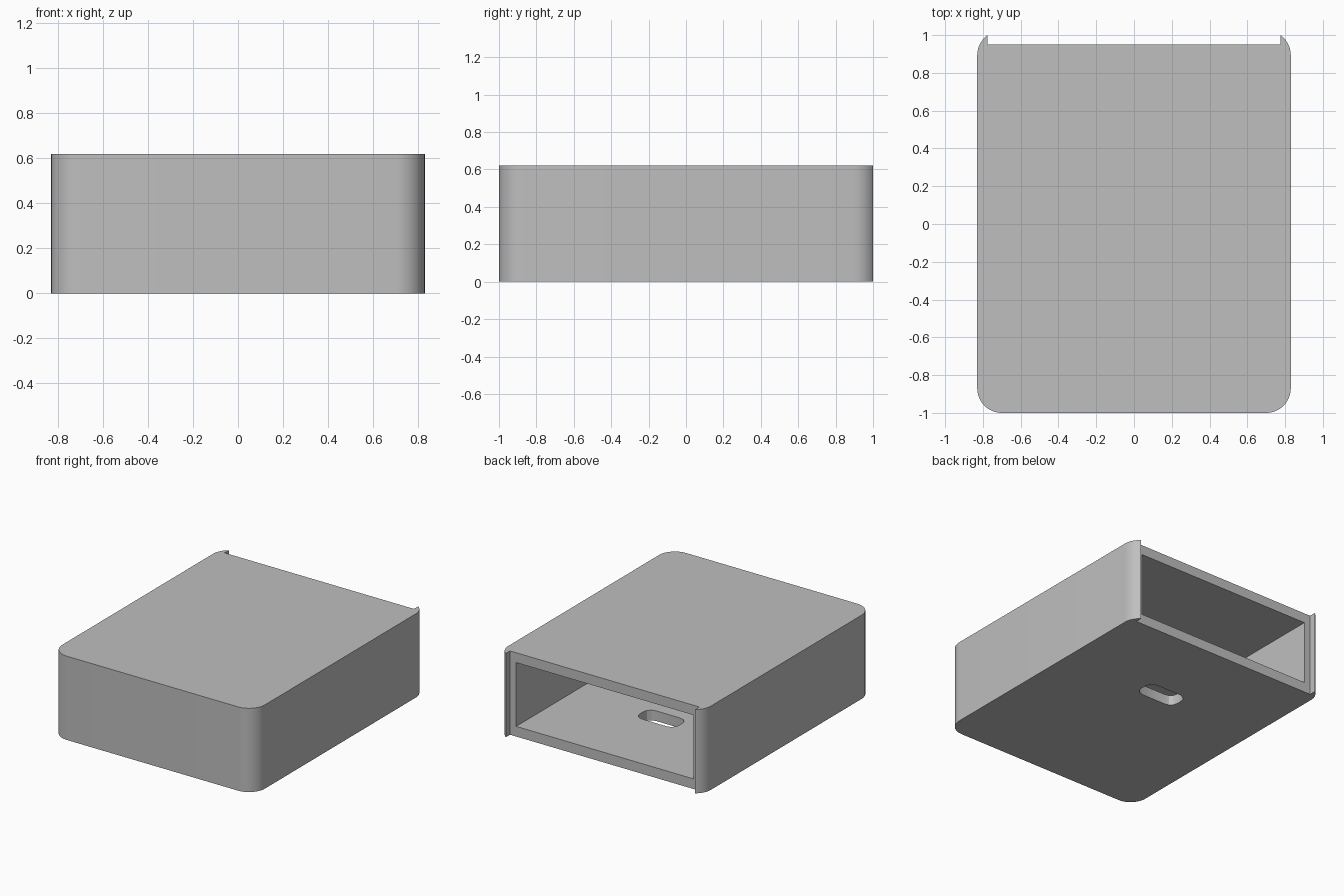
import bpy, bmesh
from mathutils import Vector

cube = bpy.data.objects.get("Cube")
if cube:
    bpy.data.objects.remove(cube, do_unlink=True)

grey = bpy.data.materials.new("plain_grey")
grey.use_nodes = True
colour = (0.52, 0.52, 0.52, 1)
grey.diffuse_color = colour
grey.node_tree.nodes["Principled BSDF"].inputs["Base Color"].default_value = colour


def block(name, low, high, radius=0, segments=1):
    """Box between two corners, with its upright edges rounded."""
    low, high = Vector(low), Vector(high)
    bm = bmesh.new()
    bmesh.ops.create_cube(bm, size=1)
    for v in bm.verts:
        v.co = (low + high) / 2 + v.co * (high - low)
    if radius:
        upright = [e for e in bm.edges
                   if abs(e.verts[0].co.z - e.verts[1].co.z) > 0.01]
        bmesh.ops.bevel(bm, geom=upright, offset=radius, segments=segments,
                        profile=0.5, affect='EDGES')
    bmesh.ops.recalc_face_normals(bm, faces=bm.faces)
    mesh = bpy.data.meshes.new(name)
    bm.to_mesh(mesh)
    bm.free()
    mesh.materials.append(grey)
    obj = bpy.data.objects.new(name, mesh)
    bpy.context.collection.objects.link(obj)
    return obj


# Rounded outer case
case = block("case", (-0.83, -1, 0), (0.83, 1.024, 0.62), 0.13, 12)

# Back recess between the side lips, hollow interior, slot in the floor
cutters = [
    block("recess_cutter", (-0.775, 0.95, -0.2), (0.775, 1.3, 0.9)),
    block("cavity_cutter", (-0.725, -0.9, 0.075), (0.725, 1.2, 0.547)),
    block("slot_cutter", (-0.16, 0.21, -0.1), (0.16, 0.37, 0.2), 0.06, 3),
]
for cutter in cutters:
    cutter.hide_render = True
    cut = case.modifiers.new(cutter.name, 'BOOLEAN')
    cut.operation = 'DIFFERENCE'
    cut.solver = 'EXACT'
    cut.object = cutter

# Bake the cuts and drop the cutters
bpy.context.view_layer.update()
evaluated = case.evaluated_get(bpy.context.evaluated_depsgraph_get())
baked = bpy.data.meshes.new_from_object(evaluated)
case.modifiers.clear()
case.data = baked
for cutter in cutters:
    bpy.data.objects.remove(cutter, do_unlink=True)

# Smooth round corners with sharp rims
bpy.ops.object.select_all(action='DESELECT')
case.select_set(True)
bpy.context.view_layer.objects.active = case
bpy.ops.object.shade_smooth_by_angle(angle=0.5)
